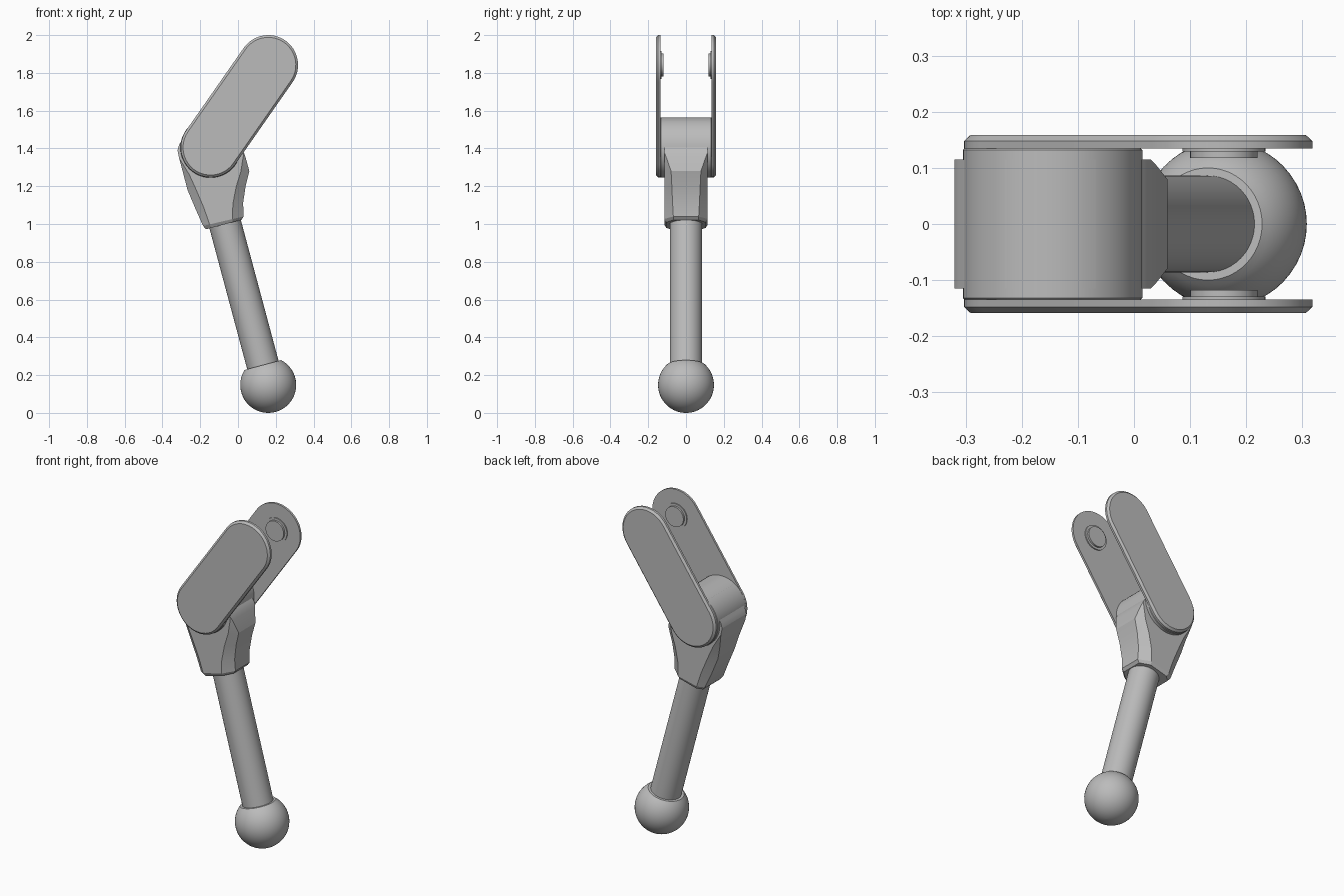
import bpy, bmesh, math
from mathutils import Matrix, Vector

cube = bpy.data.objects.get("Cube")
if cube:
    bpy.data.objects.remove(cube, do_unlink=True)

grey = bpy.data.materials.new("plain grey")
grey.use_nodes = True
COLOUR = (0.5, 0.5, 0.5, 1)
grey.diffuse_color = COLOUR
grey.node_tree.nodes["Principled BSDF"].inputs["Base Color"].default_value = COLOUR

TILT = math.radians(-15)
BALL = Vector((0.16, 0, 0.148))
HINGE = Vector((-0.145, 0, 1.405))
TIP = Vector((0.16, 0, 1.842))


def loft(name, rings, matrix=None, angle=25):
    """Skin a list of closed rings, cap both ends and shade."""
    bm = bmesh.new()
    rows = [[bm.verts.new(p) for p in ring] for ring in rings]
    for a, b in zip(rows, rows[1:]):
        for i in range(len(a)):
            j = (i + 1) % len(a)
            bm.faces.new((a[i], a[j], b[j], b[i]))
    bm.faces.new(rows[0])
    bm.faces.new(rows[-1])
    bmesh.ops.remove_doubles(bm, verts=bm.verts[:], dist=0.0002)
    bmesh.ops.recalc_face_normals(bm, faces=bm.faces[:])
    mesh = bpy.data.meshes.new(name)
    bm.to_mesh(mesh)
    bm.free()
    mesh.materials.append(grey)
    obj = bpy.data.objects.new(name, mesh)
    bpy.context.collection.objects.link(obj)
    if matrix:
        mesh.transform(matrix)
        if matrix.determinant() < 0:
            mesh.flip_normals()
    bpy.ops.object.select_all(action="DESELECT")
    obj.select_set(True)
    bpy.context.view_layer.objects.active = obj
    bpy.ops.object.shade_smooth_by_angle(angle=math.radians(angle))
    return obj


def lathe(name, profile, matrix, n=48):
    """Turn (radius, height) pairs about the local z axis."""
    turn = [2 * math.pi * i / n for i in range(n)]
    return loft(name, [[(r * math.cos(t), r * math.sin(t), h) for t in turn]
                       for r, h in profile], matrix)


# Ball knob with a flat cut where the rod enters, and the tilted rod
tilted = Matrix.Translation(BALL) @ Matrix.Rotation(TILT, 4, "Y")
R = 0.148
cut = math.asin(0.1 / R)
arc = [math.pi - 0.005 - (math.pi - 0.005 - cut) * i / 24 for i in range(25)]
lathe("ball_knob", [(R * math.sin(a), R * math.cos(a)) for a in arc], tilted)
lathe("rod", [(0.086, 0.05), (0.086, 0.95)], tilted)


# Knuckle: stations of left point, right point, left chamfer, right chamfer
def on_hinge(deg, r=0.16):
    a = math.radians(deg)
    return (HINGE.x + r * math.cos(a), HINGE.z + r * math.sin(a))


HALF = 0.115
stations = [
    ((-0.17, 0.972), (0.018, 1.022), 0.03, 0.05, 0.01),
    ((-0.185, 0.99), (0.03, 1.04), 0.035, 0.06, 0),
    ((-0.225, 1.08), (0.027, 1.11), 0.045, 0.055, 0),
    ((-0.267, 1.18), (0.04, 1.20), 0.045, 0.05, 0),
    ((-0.288, 1.26), (0.06, 1.28), 0.03, 0.045, 0),
    ((-0.312, 1.35), (0.038, 1.36), 0, 0.01, 0),
    ((-0.32, 1.39), (0.03, 1.38), 0, 0, 0),
    ((-0.312, 1.42), (0.022, 1.395), 0, 0, 0),
]
for step in range(0, 60, 6):
    stations.append((on_hinge(122 - step), on_hinge(step), 0, 0, 0))
stations.append((on_hinge(61.5), on_hinge(60.5), 0, 0, 0))

rings = []
for left, right, cl, cr, inset in stations:
    a, b = Vector((left[0], 0, left[1])), Vector((right[0], 0, right[1]))
    d = (b - a).normalized()
    half = HALF - inset
    yl, yr = half - cl * 0.8, half - cr * 0.8
    pairs = [(a, yl), (a + d * cl, half), (b - d * cr, half), (b, yr)]
    rings.append([(p.x, -y, p.z) for p, y in pairs]
                 + [(p.x, y, p.z) for p, y in reversed(pairs)])
loft("knuckle", rings, angle=20)

# Hinge boss carrying both side plates
sideways = Matrix.Rotation(math.radians(-90), 4, "X")
lathe("hinge_boss", [(0.155, -0.137), (0.16, -0.132), (0.16, 0.132), (0.155, 0.137)],
      Matrix.Translation(HINGE) @ sideways)


# Side plates: rounded bars with a bevelled outer rim, plus stepped inner pins
def capsule(r, y, n=24):
    along = TIP - HINGE
    base = math.atan2(along.z, along.x) - math.pi / 2
    points = []
    for centre, start in ((TIP, base), (HINGE, base + math.pi)):
        for i in range(n + 1):
            t = start + math.pi * i / n
            points.append((centre.x + r * math.cos(t), y, centre.z + r * math.sin(t)))
    return points


for side, sign in (("front", -1), ("back", 1)):
    flip = Matrix.Diagonal((1, sign, 1, 1))
    loft(side + "_plate", [capsule(0.158, 0.135), capsule(0.158, 0.148),
                           capsule(0.146, 0.159)], flip)
    lathe(side + "_pin", [(0.074, 0.137), (0.074, 0.129), (0.06, 0.129),
                          (0.06, 0.118)], flip @ Matrix.Translation(TIP) @ sideways)
